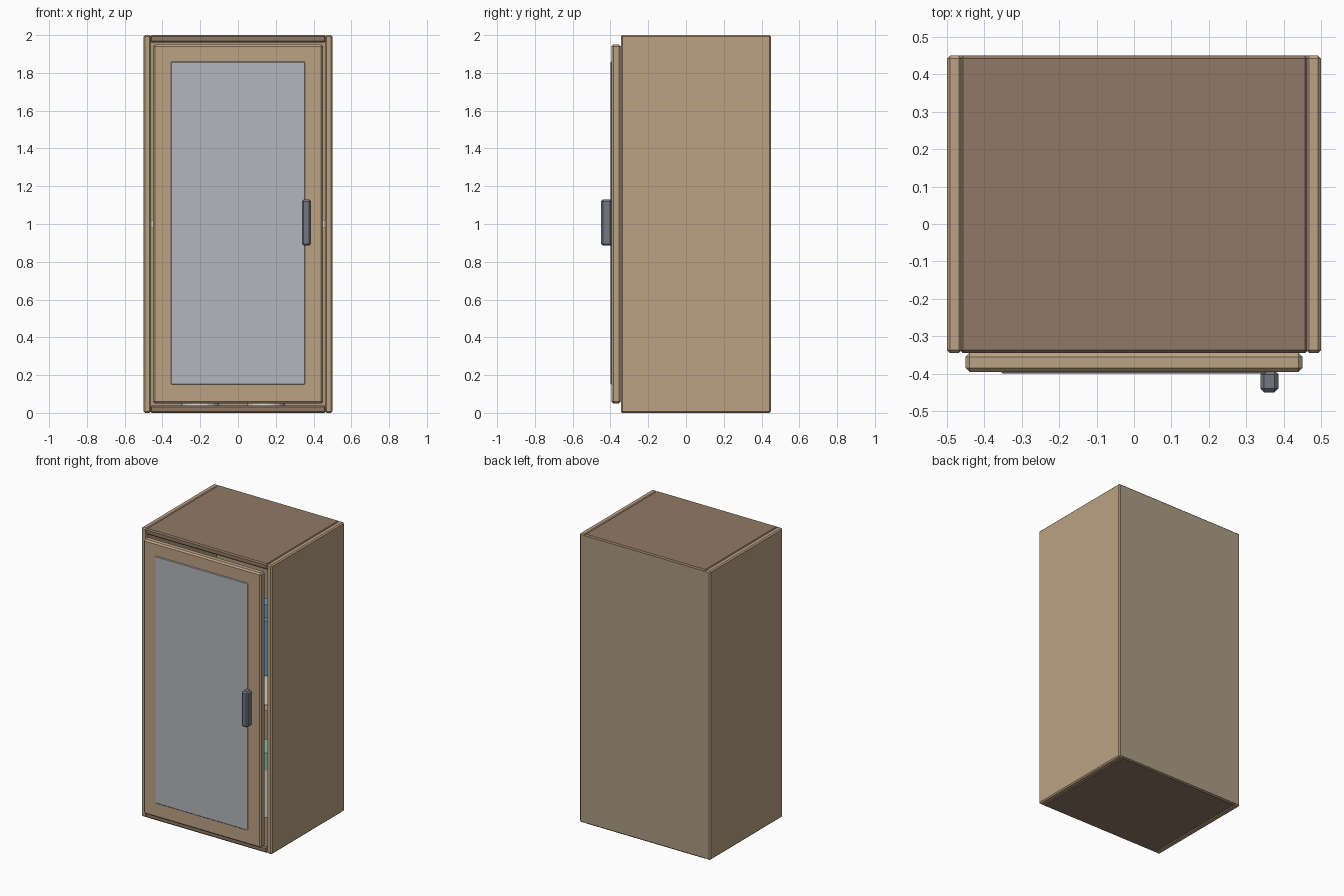
import bpy, bmesh
from mathutils import Matrix

if "Cube" in bpy.data.objects:
    bpy.data.objects.remove(bpy.data.objects["Cube"])


def material(name, rgb, alpha=1.0):
    m = bpy.data.materials.new(name)
    m.diffuse_color = (*rgb, alpha)
    m.use_nodes = True
    m.node_tree.nodes["Principled BSDF"].inputs["Base Color"].default_value = m.diffuse_color
    return m


WOOD = material("light_wood", (0.50, 0.36, 0.23))
DARK = material("dark_wood", (0.28, 0.19, 0.13))
BACK = material("back_wood", (0.42, 0.33, 0.22))
SHELF = material("pale_wood", (0.72, 0.62, 0.48))
GLASS = material("glass", (0.45, 0.47, 0.50))
METAL = material("metal", (0.17, 0.19, 0.22))
BLUE = material("blue_glass", (0.15, 0.35, 0.55))
GREEN = material("green_glass", (0.30, 0.50, 0.35))
CREAM = material("cream", (0.75, 0.70, 0.60))


def finish(name, bm, mat):
    me = bpy.data.meshes.new(name)
    bm.to_mesh(me)
    bm.free()
    me.materials.append(mat)
    ob = bpy.data.objects.new(name, me)
    bpy.context.collection.objects.link(ob)
    return ob


def box(name, x, y, z, mat, bevel=0.008):
    """Bevelled box from (min, max) ranges on each axis."""
    bm = bmesh.new()
    size = [r[1] - r[0] for r in (x, y, z)]
    mid = [(r[0] + r[1]) / 2 for r in (x, y, z)]
    bmesh.ops.create_cube(bm, size=1, matrix=Matrix.Translation(mid) @ Matrix.Diagonal((*size, 1)))
    ob = finish(name, bm, mat)
    if bevel:
        mod = ob.modifiers.new("edge_bevel", "BEVEL")
        mod.width = bevel
        mod.segments = 1
    return ob


def cylinder(name, x, y, z, r, h, mat):
    bm = bmesh.new()
    bmesh.ops.create_cone(bm, cap_ends=True, segments=16, radius1=r, radius2=r, depth=h,
                          matrix=Matrix.Translation((x, y, z + h / 2)))
    return finish(name, bm, mat)


# Carcass: sides, top, bottom, back
FRONT, REAR = -0.345, 0.45
for side, s in (("left", -1), ("right", 1)):
    box(side + "_side_panel", sorted((s * 0.46, s * 0.5)), (FRONT, REAR), (0, 2), WOOD)
box("top_panel", (-0.465, 0.465), (FRONT, REAR), (1.96, 2), DARK)
box("bottom_panel", (-0.465, 0.465), (FRONT, REAR), (0, 0.04), DARK)
box("back_panel", (-0.492, 0.492), (0.42, REAR + 0.001), (0.008, 1.992), BACK, 0)

# Middle shelf
box("middle_shelf", (-0.465, 0.465), (-0.335, 0.43), (0.98, 1.02), SHELF, 0)

# Door with glass pane and handle
box("door", (-0.45, 0.45), (-0.395, -0.345), (0.05, 1.95), WOOD, 0.01)
box("door_glass", (-0.355, 0.355), (-0.40, -0.37), (0.15, 1.86), GLASS, 0.004)
box("door_handle", (0.338, 0.386), (-0.45, -0.392), (0.885, 1.13), METAL, 0.01)

# Bottles on the shelf, lidded jars on the floor
for i, x in enumerate((-0.2, 0.15)):
    cylinder(f"bottle_{i}", x, 0.1, 1.02, 0.1, 0.38, BLUE)
    cylinder(f"bottle_neck_{i}", x, 0.1, 1.40, 0.05, 0.09, BLUE)
    cylinder(f"jar_{i}", x, 0.1, 0.04, 0.1, 0.33, CREAM)
    cylinder(f"jar_lid_{i}", x, 0.1, 0.37, 0.105, 0.12, GREEN)
